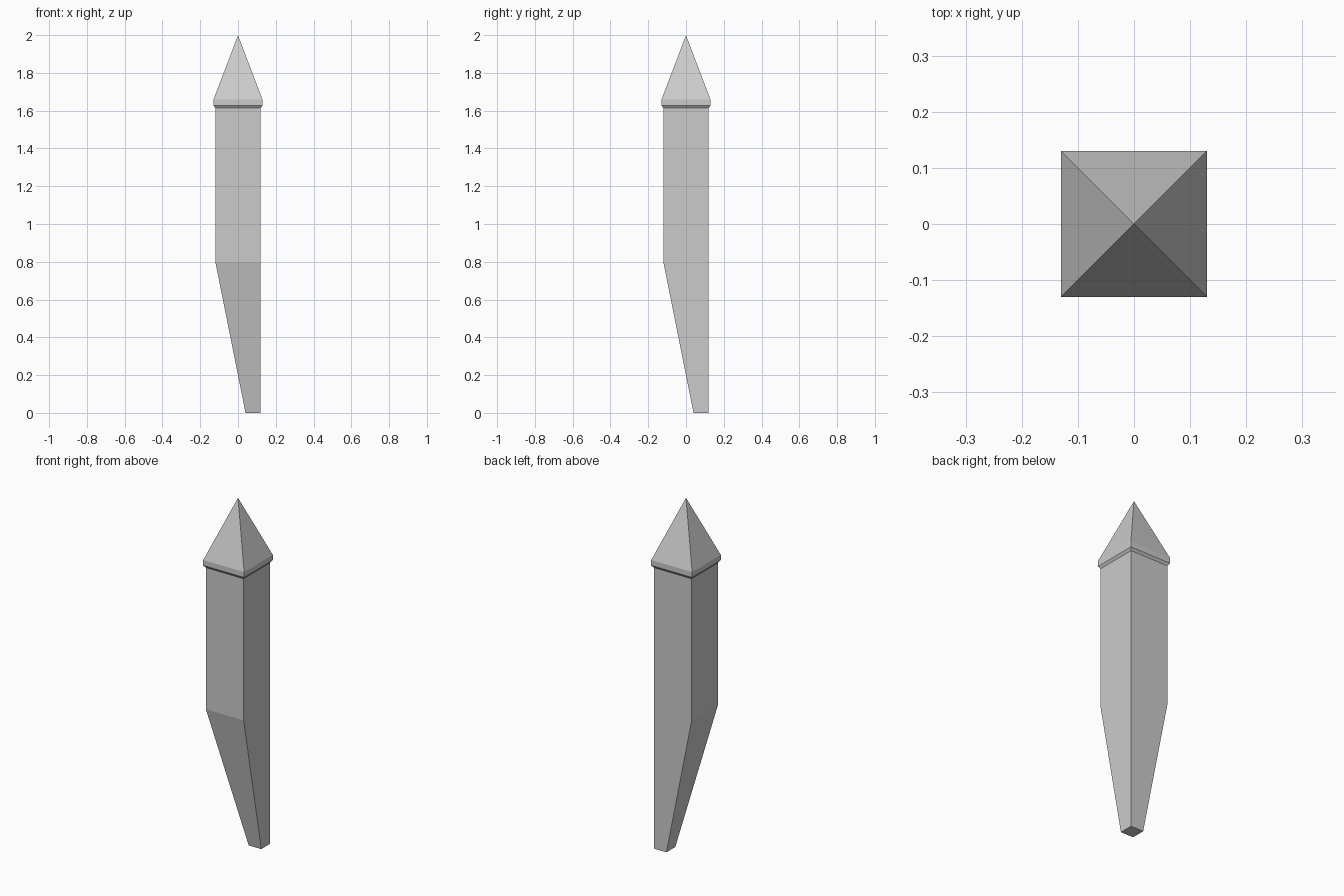
import bpy
import bmesh

if "Cube" in bpy.data.objects:
    bpy.data.objects.remove(bpy.data.objects["Cube"], do_unlink=True)

grey = bpy.data.materials.new("light grey")
grey.use_nodes = True
colour = (0.6, 0.6, 0.6, 1)
grey.diffuse_color = colour
grey.node_tree.nodes["Principled BSDF"].inputs["Base Color"].default_value = colour


def square_loft(name, rings):
    """Skin a stack of square rings given as (low side, high side, height)."""
    bm = bmesh.new()
    loops = [[bm.verts.new((x, y, z)) for x, y in ((a, a), (b, a), (b, b), (a, b))]
             for a, b, z in rings]
    for low, high in zip(loops, loops[1:]):
        for i in range(4):
            j = (i + 1) % 4
            bm.faces.new((low[i], low[j], high[j], high[i]))
    bm.faces.new(loops[0][::-1])
    bm.faces.new(loops[-1])
    # A ring of zero width closes to a point
    bmesh.ops.remove_doubles(bm, verts=bm.verts, dist=0.0001)
    bmesh.ops.recalc_face_normals(bm, faces=bm.faces)
    mesh = bpy.data.meshes.new(name)
    bm.to_mesh(mesh)
    bm.free()
    mesh.materials.append(grey)
    obj = bpy.data.objects.new(name, mesh)
    bpy.context.collection.objects.link(obj)
    return obj


# Shaft: straight above, tapering towards the back left corner below
square_loft("shaft", [(0.04, 0.12, 0), (-0.12, 0.12, 0.8), (-0.12, 0.12, 1.62)])

# Cap: chamfered underside, narrow band and pyramid
square_loft("cap", [(-0.12, 0.12, 1.613), (-0.13, 0.13, 1.627),
                    (-0.13, 0.13, 1.658), (0, 0, 2)])
